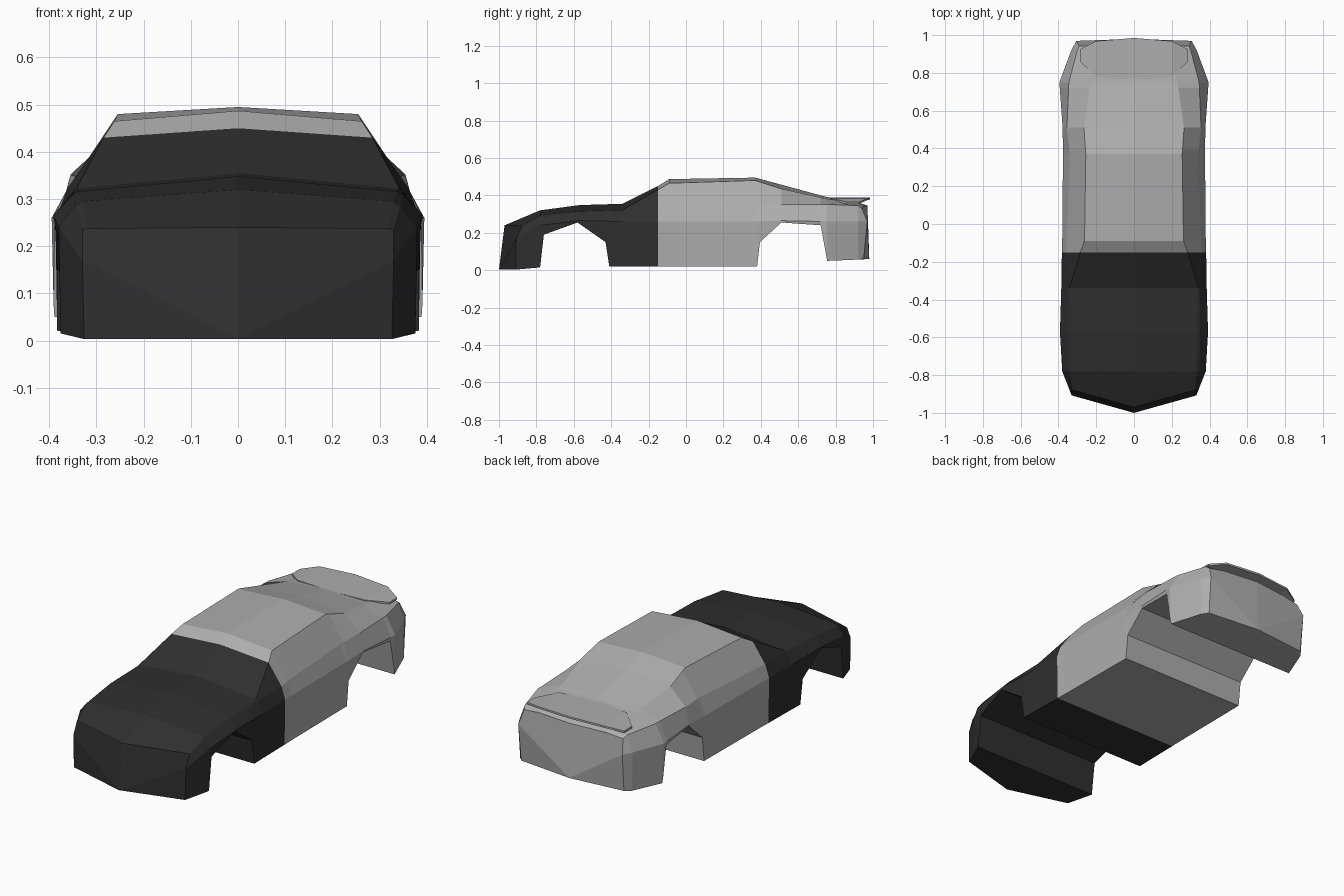
import bpy
import bmesh

default_cube = bpy.data.objects.get("Cube")
if default_cube:
    bpy.data.objects.remove(default_cube, do_unlink=True)


def make_material(name, value):
    material = bpy.data.materials.new(name)
    material.use_nodes = True
    colour = (value, value, value, 1)
    material.diffuse_color = colour
    material.node_tree.nodes["Principled BSDF"].inputs["Base Color"].default_value = colour
    return material


dark_paint = make_material("charcoal paint", .028)
grey_paint = make_material("grey paint", .42)
COLOUR_SPLIT = -.15


def interpolate(table, y):
    """Read a row of values from a table sorted by its first column."""
    for low, high in zip(table, table[1:]):
        if low[0] <= y <= high[0]:
            t = (y - low[0]) / (high[0] - low[0])
            return [a + (b - a) * t for a, b in zip(low[1:], high[1:])]


def build_object(name, bm, materials):
    bmesh.ops.remove_doubles(bm, verts=bm.verts[:], dist=.0005)
    bmesh.ops.recalc_face_normals(bm, faces=bm.faces[:])
    mesh = bpy.data.meshes.new(name)
    bm.to_mesh(mesh)
    bm.free()
    for material in materials:
        mesh.materials.append(material)
    body = bpy.data.objects.new(name, mesh)
    bpy.context.scene.collection.objects.link(body)
    return body


# Body lines: y, waist x z, shoulder x z, roof edge x z, centre z
body_lines = [
    (-1, .33, .17, .33, .235, .32, .237, .24),
    (-.78, .38, .24, .345, .285, .33, .295, .32),
    (-.57, .392, .265, .35, .31, .338, .316, .348),
    (-.34, .385, .26, .35, .315, .342, .322, .355),
    (-.15, .382, .26, .36, .325, .285, .43, .45),
    (-.09, .38, .26, .355, .33, .262, .465, .487),
    (.37, .376, .26, .34, .345, .255, .48, .495),
    (.51, .378, .265, .355, .352, .265, .435, .457),
    (.75, .395, .26, .345, .352, .23, .382, .392),
    (.92, .332, .26, .3, .345, .2, .36, .363),
    (1, .305, .26, .29, .33, .2, .342, .345),
]

# Underside height, including both wheel arches
underside = [
    (-1, .003), (-.78, .015), (-.76, .19), (-.58, .255), (-.43, .15), (-.41, .02),
    (.38, .02), (.395, .15), (.51, .255), (.72, .24), (.755, .05), (1, .06),
]

# Sweep of the bumpers in plan
bumper_sweep = [(-1, .28), (-.78, 0), (.92, 0), (1, -.1)]


def half_section(y):
    """Points of one half section, from the bottom centre up to the top centre."""
    waist_x, waist_z, shoulder_x, shoulder_z, roof_x, roof_z, top_z = interpolate(body_lines, y)
    floor_z = interpolate(underside, y)[0]
    sweep = interpolate(bumper_sweep, y)[0]
    rows = [
        (0, floor_z), (waist_x - .004, floor_z), (waist_x, waist_z),
        (shoulder_x, shoulder_z), (roof_x, roof_z), (0, top_z),
    ]
    points = []
    for level, (x, z) in enumerate(rows):
        tuck = 0
        if abs(y) == 1 and level > 2:
            tuck = -.03 * y
        elif y == 1 and level < 2:
            tuck = -.02
        points.append((x, y + sweep * x + tuck, z))
    return points


def mirrored(points):
    return [(-x, y, z) for x, y, z in points]


# Car body: lofted sections on both sides of the centre line
bm = bmesh.new()
stations = sorted({row[0] for row in body_lines + underside})
for mirror in (False, True):
    rings = []
    for y in stations:
        points = half_section(y)
        rings.append([bm.verts.new(p) for p in (mirrored(points) if mirror else points)])
    for back, front in zip(rings, rings[1:]):
        for i in range(len(back) - 1):
            bm.faces.new((back[i], back[i + 1], front[i + 1], front[i]))
    for ring in (rings[0], rings[-1]):
        bm.faces.new((ring[0], ring[1], ring[2]))
        bm.faces.new((ring[0], ring[2], ring[3], ring[5]))
        bm.faces.new((ring[3], ring[4], ring[5]))

# Dark front, grey rear
for face in bm.faces:
    face.material_index = int(face.calc_center_median().y > COLOUR_SPLIT)
build_object("car_body", bm, [dark_paint, grey_paint])

# Rear spoiler: thin lip over the boot. Columns: x, front y, back y, z
bm = bmesh.new()
spoiler_columns = [(0, .76, .985, .388), (.2, .78, .968, .384), (.285, .86, .925, .364)]
for side in (-1, 1):
    loops = []
    for x, front_y, back_y, z in spoiler_columns:
        corners = [(front_y, z), (back_y, z), (back_y, z - .01), (front_y, z - .01)]
        loops.append([bm.verts.new((side * x, y, height)) for y, height in corners])
    for inner, outer in zip(loops, loops[1:]):
        for i in range(4):
            j = (i + 1) % 4
            bm.faces.new((inner[i], inner[j], outer[j], outer[i]))
    bm.faces.new(loops[-1])
build_object("rear_spoiler", bm, [grey_paint])
